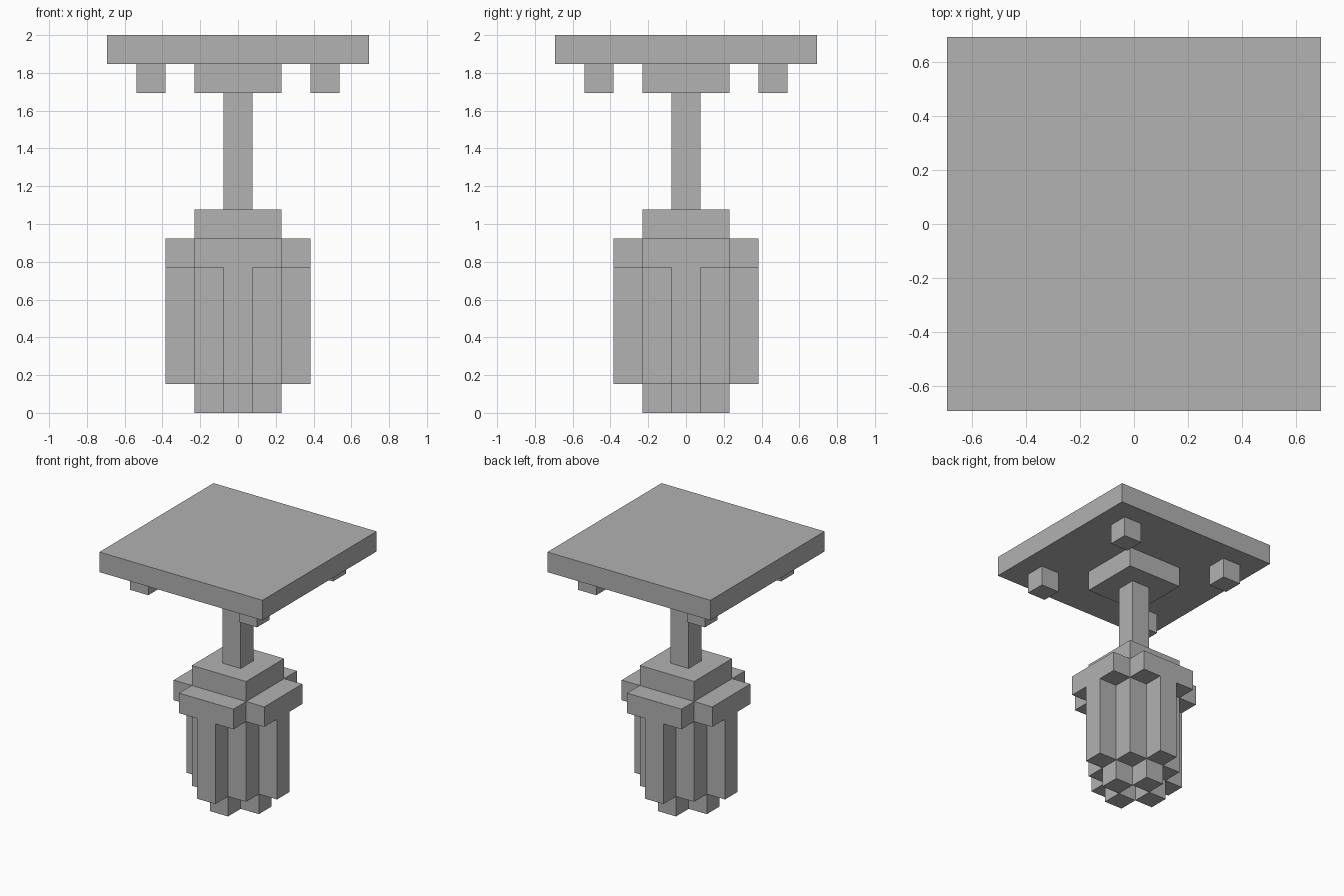
import bpy
import bmesh

if "Cube" in bpy.data.objects:
    bpy.data.objects.remove(bpy.data.objects["Cube"], do_unlink=True)

U = 2 / 13  # one block of the model's grid

grey = bpy.data.materials.new("plain grey")
colour = (0.445, 0.445, 0.445, 1)
grey.diffuse_color = colour
grey.use_nodes = True
grey.node_tree.nodes["Principled BSDF"].inputs["Base Color"].default_value = colour


def prism(name, outline, low, high):
    """Extrude a flat outline, in blocks, from low to high."""
    bm = bmesh.new()
    base = bm.faces.new([bm.verts.new((x * U, y * U, low * U)) for x, y in outline])
    top = bmesh.ops.extrude_face_region(bm, geom=[base])["geom"]
    verts = [v for v in top if isinstance(v, bmesh.types.BMVert)]
    bmesh.ops.translate(bm, verts=verts, vec=(0, 0, (high - low) * U))
    bmesh.ops.recalc_face_normals(bm, faces=bm.faces)
    mesh = bpy.data.meshes.new(name)
    bm.to_mesh(mesh)
    bm.free()
    mesh.materials.append(grey)
    obj = bpy.data.objects.new(name, mesh)
    bpy.context.collection.objects.link(obj)
    return obj


def block(name, width, low, high, x=0, y=0):
    h = width / 2
    return prism(name, [(x - h, y - h), (x + h, y - h), (x + h, y + h), (x - h, y + h)], low, high)


def cross(name, reach, arm, low, high):
    """Plus-shaped slab: arms of half-width arm reaching out to reach."""
    outline = []
    corner = [(reach, -arm), (reach, arm), (arm, arm)]
    for _ in range(4):
        outline += corner
        corner = [(-y, x) for x, y in corner]
    return prism(name, outline, low, high)


# Ceiling plate, its mount and four studs
block("ceiling_plate", 9, 12, 13)
block("ceiling_mount", 3, 11, 12)
for side_y, y in (("front", -3), ("back", 3)):
    for side_x, x in (("right", -3), ("left", 3)):
        block(f"stud_{side_y}_{side_x}", 1, 11, 12, x, y)

# Hanging stem, cap and collar
block("stem", 1, 7, 11)
block("cap", 3, 6, 7)
cross("collar", 2.5, 1.5, 5, 6)

# Lamp body with a rib and a foot on each side
block("lamp_body", 3, 1, 5)
for side, x, y in (("front", 0, -1), ("back", 0, 1), ("right", -1, 0), ("left", 1, 0)):
    block(f"rib_{side}", 1, 1, 5, 2 * x, 2 * y)
    block(f"foot_{side}", 1, 0, 1, x, y)
